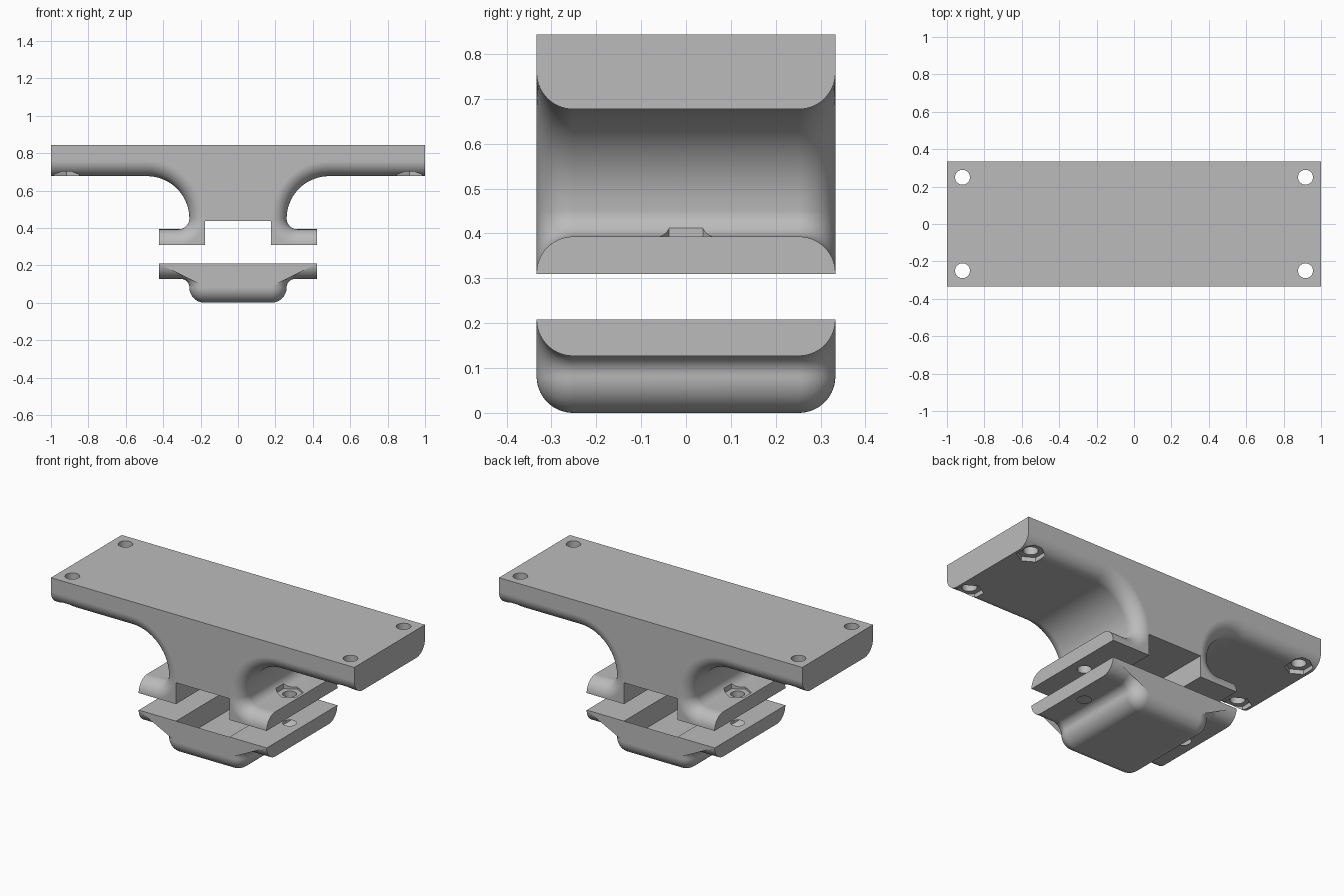
import bpy
import bmesh
from math import cos, sin, pi, radians

cube = bpy.data.objects.get("Cube")
if cube:
    bpy.data.objects.remove(cube, do_unlink=True)

HALF_DEPTH = 0.333
ROUND = 0.0815
STEPS = 14

grey = bpy.data.materials.new("plain_grey")
grey.use_nodes = True
colour = (0.5, 0.5, 0.5, 1)
grey.diffuse_color = colour
grey.node_tree.nodes["Principled BSDF"].inputs["Base Color"].default_value = colour


def arc(cx, cz, r, start, end, inward, skip=0):
    """Arc points as (x, z, inward x, inward z)."""
    pts = []
    for i in range(skip, STEPS + 1):
        a = radians(start + (end - start) * i / STEPS)
        c, s = cos(a), sin(a)
        pts.append((cx + r * c, cz + r * s, inward * c, inward * s))
    return pts


def rounded_extrusion(name, half):
    """Mirror a half profile, extrude it along y and round its end edges."""
    profile = half + [(-x, z, -nx, nz) for x, z, nx, nz in reversed(half)]
    layers = []
    for i in range(STEPS + 1):
        a = i / STEPS * pi / 2
        layers.append((-HALF_DEPTH + ROUND * (1 - cos(a)), ROUND * (1 - sin(a))))
    layers += [(-y, d) for y, d in reversed(layers)]

    bm = bmesh.new()
    rings = [[bm.verts.new((x + nx * d, y, z + nz * d)) for x, z, nx, nz in profile]
             for y, d in layers]
    n = len(profile)
    for a, b in zip(rings, rings[1:]):
        for i in range(n):
            j = (i + 1) % n
            bm.faces.new((a[i], a[j], b[j], b[i]))
    bm.faces.new(rings[0])
    bm.faces.new(rings[-1])
    bmesh.ops.recalc_face_normals(bm, faces=bm.faces)
    return finish(bm, name)


def finish(bm, name):
    mesh = bpy.data.meshes.new(name)
    bm.to_mesh(mesh)
    bm.free()
    mesh.materials.append(grey)
    obj = bpy.data.objects.new(name, mesh)
    bpy.context.collection.objects.link(obj)
    return obj


def cut(obj, spots, sides, radius, low, high):
    """Cut vertical prisms out of a part; one corner of each points along y."""
    bm = bmesh.new()
    for x, y in spots:
        ring = [(x + radius * sin(2 * pi * i / sides), y + radius * cos(2 * pi * i / sides))
                for i in range(sides)]
        base = bm.faces.new([bm.verts.new((u, v, low)) for u, v in ring])
        top = bmesh.ops.extrude_face_region(bm, geom=[base])["geom"]
        verts = [g for g in top if isinstance(g, bmesh.types.BMVert)]
        bmesh.ops.translate(bm, verts=verts, vec=(0, 0, high - low))
    bmesh.ops.recalc_face_normals(bm, faces=bm.faces)
    cutter = finish(bm, "cutter")
    cutter.hide_render = True
    mod = obj.modifiers.new("cut", 'BOOLEAN')
    mod.operation = 'DIFFERENCE'
    mod.solver = 'EXACT'
    mod.object = cutter
    bpy.context.view_layer.objects.active = obj
    bpy.ops.object.modifier_apply(modifier=mod.name)
    bpy.data.objects.remove(cutter, do_unlink=True)


def smooth(obj):
    bpy.ops.object.select_all(action='DESELECT')
    obj.select_set(True)
    bpy.context.view_layer.objects.active = obj
    bpy.ops.object.shade_smooth_by_angle(angle=radians(30))
    mod = obj.modifiers.new("weighted_normals", 'WEIGHTED_NORMAL')
    mod.keep_sharp = True


# Mounting plate with flared neck and upper clamp jaw
upper = [(1, 0.843, 0, 0), (1, 0.677, 0, 1)]
upper += arc(0.487, 0.45, 0.227, 90, 180, 1)
upper += arc(0.317, 0.45, 0.057, 180, 270, 1, skip=1)
upper += [(0.422, 0.393, 0, -1), (0.422, 0.31, 0, 0),
          (0.176, 0.31, 0, 0), (0.176, 0.437, 0, 0)]
mount = rounded_extrusion("mounting_bracket", upper)

# Lower clamp jaw
lower = [(0.176, 0.085, 0, 0), (0.176, 0.208, 0, 0),
         (0.422, 0.208, 0, 0), (0.422, 0.127, 0, 1)]
lower += arc(0.305, 0.082, 0.045, 90, 180, 1)
lower += arc(0.178, 0.082, 0.082, 0, -90, -1, skip=1)
clamp = rounded_extrusion("lower_clamp", lower)

# Bolt holes and hexagonal nut pockets
plate_spots = [(x, y) for x in (-0.917, 0.917) for y in (-0.25, 0.25)]
jaw_spots = [(-0.34, 0), (0.34, 0)]
cut(mount, plate_spots, 32, 0.04, 0.6, 0.9)
cut(mount, plate_spots, 6, 0.076, 0.6, 0.703)
cut(mount, jaw_spots, 32, 0.038, 0.25, 0.45)
cut(mount, jaw_spots, 6, 0.075, 0.381, 0.45)
cut(clamp, jaw_spots, 32, 0.038, 0.05, 0.25)

for part in (mount, clamp):
    smooth(part)
